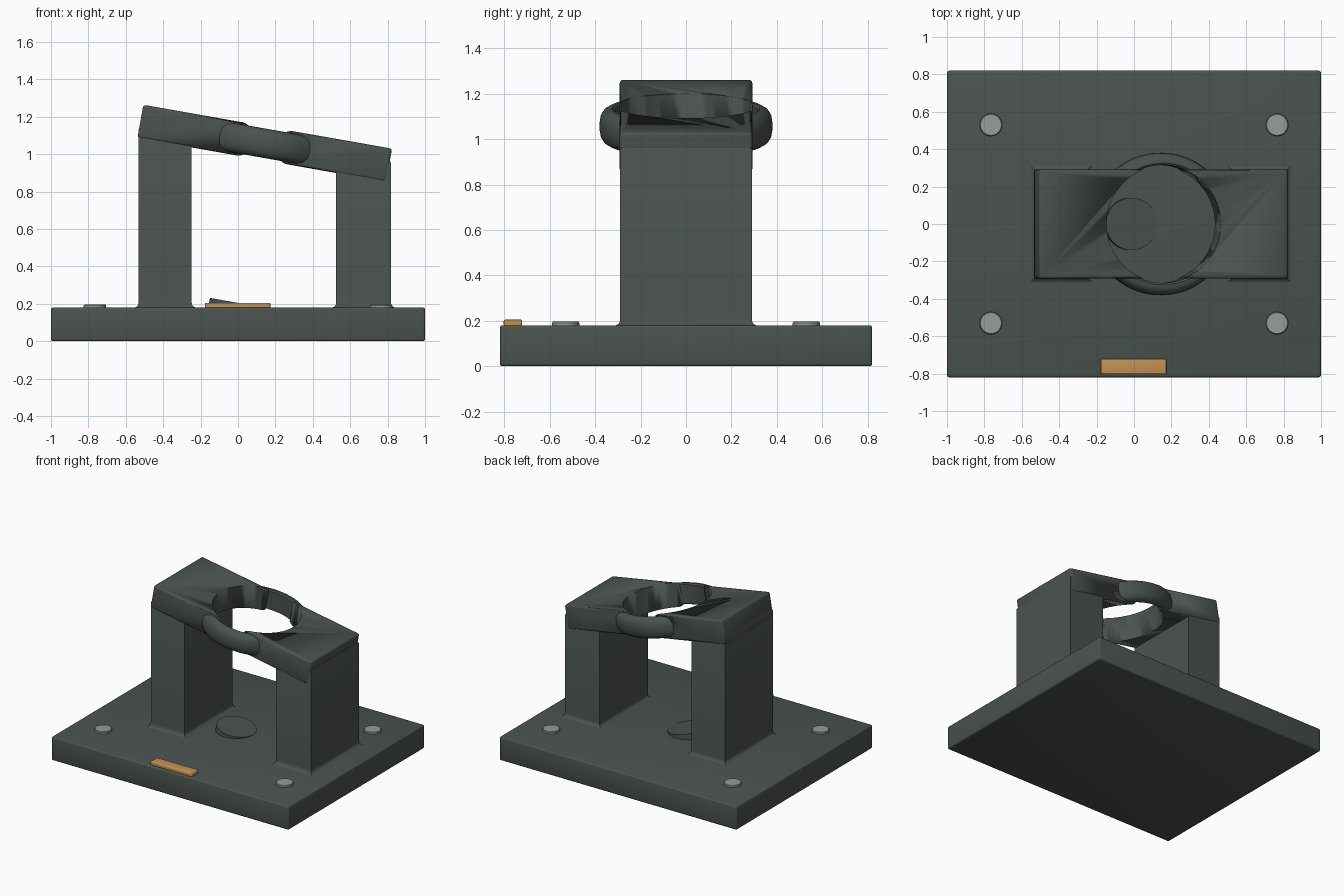
import bpy, bmesh, math
from mathutils import Matrix, Vector

if "Cube" in bpy.data.objects:
    bpy.data.objects.remove(bpy.data.objects["Cube"])

TILT = math.radians(10)
CENTRE = Vector((0.143, 0, 1.058))


def material(name, col):
    m = bpy.data.materials.new(name)
    m.diffuse_color = (*col, 1)
    m.use_nodes = True
    m.node_tree.nodes["Principled BSDF"].inputs["Base Color"].default_value = m.diffuse_color
    return m


BODY = material("dark_green_grey", (0.07, 0.085, 0.075))
STEEL = material("light_grey", (0.31, 0.34, 0.32))
ORANGE = material("orange", (0.55, 0.29, 0.09))


def finish(bm, name, mat, loc=(0, 0, 0), tilt=0.0):
    bmesh.ops.recalc_face_normals(bm, faces=bm.faces)
    me = bpy.data.meshes.new(name)
    bm.to_mesh(me)
    bm.free()
    ob = bpy.data.objects.new(name, me)
    bpy.context.collection.objects.link(ob)
    me.materials.append(mat)
    ob.location = loc
    ob.rotation_euler = (0, tilt, 0)
    bpy.ops.object.select_all(action='DESELECT')
    bpy.context.view_layer.objects.active = ob
    ob.select_set(True)
    bpy.ops.object.shade_smooth_by_angle(angle=math.radians(35))
    return ob


def box(name, lo, hi, bevel, mat, loc=(0, 0, 0), tilt=0.0):
    lo, hi = Vector(lo), Vector(hi)
    bm = bmesh.new()
    bmesh.ops.create_cube(bm, size=1, matrix=Matrix.Translation((lo + hi) / 2)
                          @ Matrix.Diagonal((*(hi - lo), 1)))
    bmesh.ops.bevel(bm, geom=bm.edges[:], offset=bevel, segments=3,
                    profile=0.5, affect='EDGES')
    return finish(bm, name, mat, loc, tilt)


def lathe(name, prof, mat, loc, tilt=0.0, seg=64, closed=False):
    """Revolve (radius, z) points about z; open profiles get end caps."""
    bm = bmesh.new()
    rings = [[bm.verts.new((r * math.cos(2 * math.pi * i / seg),
                            r * math.sin(2 * math.pi * i / seg), z))
              for i in range(seg)] for r, z in prof]
    pairs = list(zip(rings, rings[1:]))
    if closed:
        pairs.append((rings[-1], rings[0]))
    else:
        bm.faces.new(rings[0])
        bm.faces.new(rings[-1])
    for a, b in pairs:
        for i in range(seg):
            j = (i + 1) % seg
            bm.faces.new((a[i], a[j], b[j], b[i]))
    return finish(bm, name, mat, loc, tilt)


def leg(name, x0, x1, top):
    """Upright with a small fillet flaring into the base."""
    bm = bmesh.new()
    fillet = [(0.03 * (1 - math.sin(t)), 0.205 - 0.03 * math.cos(t))
              for t in (math.radians(a) for a in (0, 30, 60, 90))]
    fillet = [(0.025, 0.17), (0.02, 0.18), (0.008, 0.186), (0.002, 0.195), (0, 0.21),
              (0, top - 0.012), (0.004, top - 0.004), (0.012, 0 + top)]
    rings = []
    for k, (f, z) in enumerate(fillet):
        g = -f if k > 4 else f
        rings.append([bm.verts.new(p) for p in (
            (x0 - g, -0.29 - g, z), (x1 + g, -0.29 - g, z),
            (x1 + g, 0.29 + g, z), (x0 - g, 0.29 + g, z))])
    bm.faces.new(rings[0])
    bm.faces.new(rings[-1])
    for a, b in zip(rings, rings[1:]):
        for i in range(4):
            j = (i + 1) % 4
            bm.faces.new((a[i], a[j], b[j], b[i]))
    return finish(bm, name, BODY)


# Base plate and the two uprights
box("base_plate", (-1, -0.82, 0), (1, 0.82, 0.18), 0.012, BODY)
leg("tall_leg", -0.532, -0.248, 1.14)
leg("short_leg", 0.525, 0.818, 0.965)

# Sloping bridge with a round hole through it
bridge = box("sloping_bridge", (-0.675, -0.292, -0.09), (0.675, 0.292, 0.09),
             0.014, BODY, CENTRE, TILT)
cutter = lathe("hole_cutter", [(0.31, -0.3), (0.31, 0.3)], BODY, CENTRE, TILT)
cutter.hide_render = True
mod = bridge.modifiers.new("hole", 'BOOLEAN')
mod.operation, mod.object, mod.solver = 'DIFFERENCE', cutter, 'EXACT'
bpy.context.view_layer.objects.active = bridge
bpy.ops.object.modifier_apply(modifier=mod.name)
bpy.data.objects.remove(cutter)

# Rounded holder ring joining the two halves of the bridge
lathe("holder_ring",
      [(0.315, -0.07), (0.325, -0.078), (0.345, -0.077), (0.363, -0.066),
       (0.376, -0.045), (0.381, -0.015), (0.381, 0.015), (0.376, 0.045),
       (0.363, 0.066), (0.345, 0.077), (0.325, 0.078), (0.315, 0.07)],
      BODY, CENTRE, TILT, seg=96, closed=True)

# Tilted rest pad under the ring
lathe("rest_pad", [(0.14, -0.05), (0.14, 0)], BODY, (-0.012, 0, 0.207), TILT)

# Four screw heads
for sx in (-1, 1):
    for sy in (-1, 1):
        lathe("screw_head", [(0.06, -0.02), (0.06, 0.011), (0.056, 0.016)],
              STEEL, (0.765 * sx, 0.53 * sy, 0.18), seg=32)

# Front label strip
box("front_strip", (-0.177, -0.803, 0.175), (0.173, -0.722, 0.205), 0.006, ORANGE)
